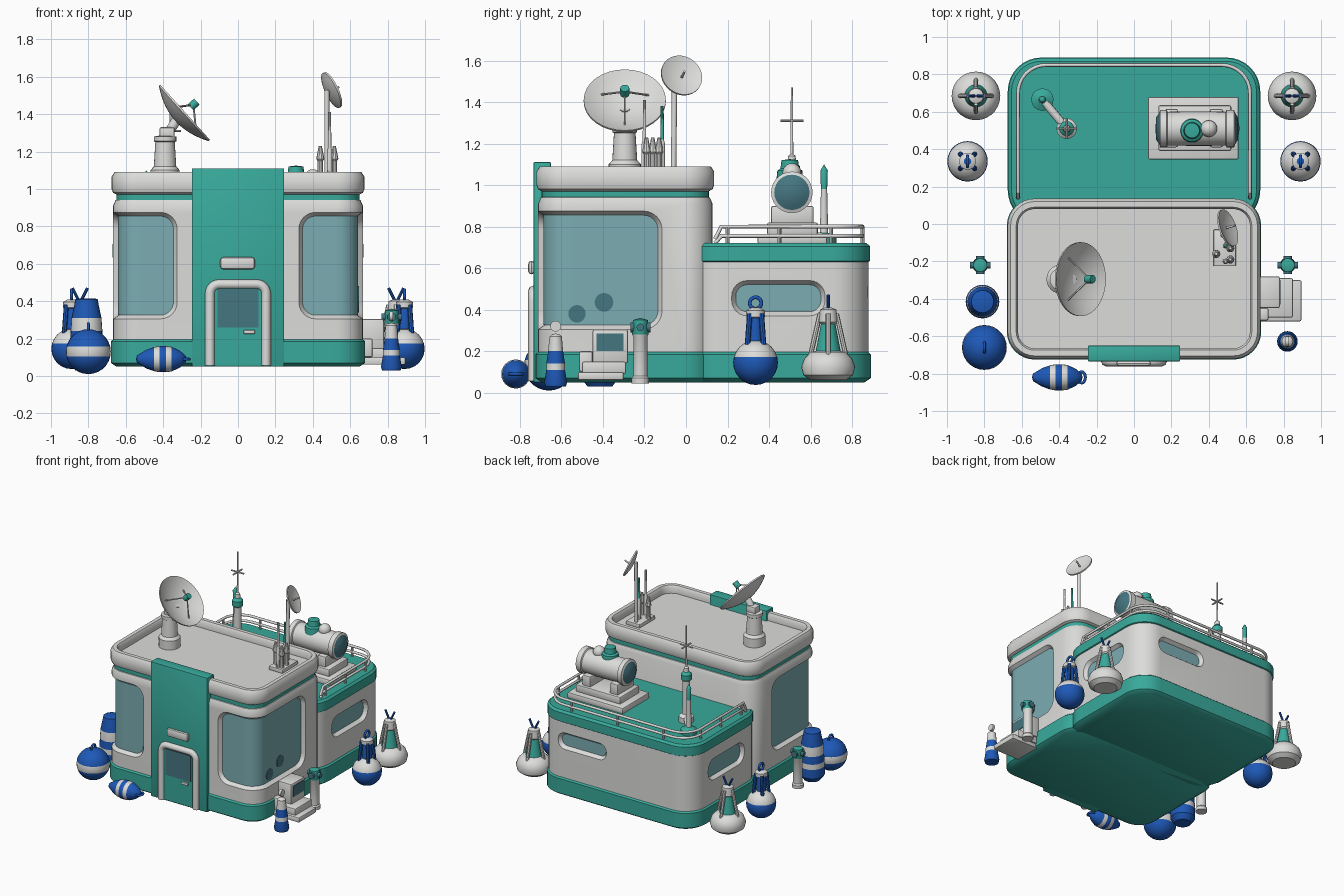
import bpy, bmesh, math
from mathutils import Vector

if "Cube" in bpy.data.objects:
    bpy.data.objects.remove(bpy.data.objects["Cube"])

COL = {'white': (.72, .72, .71), 'teal': (.04, .40, .33), 'blue': (.013, .10, .48),
       'glass': (.20, .42, .45), 'dark_glass': (.06, .18, .22)}
MAT = {}
for k, c in COL.items():
    MAT[k] = bpy.data.materials.new(k)
    MAT[k].diffuse_color = (*c, 1)


def shade(me, angle=35):
    me.polygons.foreach_set('use_smooth', [True] * len(me.polygons))
    me.set_sharp_from_angle(angle=math.radians(angle))


def finish(name, bm, mats):
    bmesh.ops.remove_doubles(bm, verts=bm.verts[:], dist=1e-5)
    bmesh.ops.recalc_face_normals(bm, faces=bm.faces[:])
    me = bpy.data.meshes.new(name)
    bm.to_mesh(me)
    bm.free()
    for m in mats:
        me.materials.append(MAT[m])
    shade(me)
    ob = bpy.data.objects.new(name, me)
    bpy.context.collection.objects.link(ob)
    return ob


def outline(x0, x1, y0, y1, r, n=8):
    pts = []
    for i, (cx, cy) in enumerate([(x1 - r, y1 - r), (x0 + r, y1 - r), (x0 + r, y0 + r), (x1 - r, y0 + r)]):
        for j in range(n + 1):
            a = math.pi / 2 * (i + j / n)
            pts.append((cx + r * math.cos(a), cy + r * math.sin(a)))
    return pts


def loft(name, rect, rings, mat):
    """Rounded-rectangle block built from (height, inset) rings."""
    bm = bmesh.new()
    x0, x1, y0, y1, r = rect
    loops = [[bm.verts.new((x, y, z)) for x, y in outline(x0 + d, x1 - d, y0 + d, y1 - d, r - d)] for z, d in rings]
    n = len(loops[0])
    for a, b in zip(loops, loops[1:]):
        for i in range(n):
            bm.faces.new((a[i], a[(i + 1) % n], b[(i + 1) % n], b[i]))
    bm.faces.new(loops[0])
    bm.faces.new(loops[-1])
    return finish(name, bm, [mat])


def lathe(name, prof, loc, axis=(0, 0, 1), n=24):
    """Spin (radius, height, colour of the next segment) around an axis."""
    bm = bmesh.new()
    q = Vector((0, 0, 1)).rotation_difference(Vector(axis))
    mats = list(dict.fromkeys(p[2] for p in prof))
    rows = [[bm.verts.new(Vector(loc) + q @ Vector((r * math.cos(t), r * math.sin(t), z)))
             for t in [2 * math.pi * i / n for i in range(n)]] for r, z, _ in prof]
    for k in range(len(rows) - 1):
        for i in range(n):
            j = (i + 1) % n
            f = bm.faces.new((rows[k][i], rows[k][j], rows[k + 1][j], rows[k + 1][i]))
            f.material_index = mats.index(prof[k][2])
    return finish(name, bm, mats)


def rod(name, a, b, r, mat, r2=None, n=12):
    d = Vector(b) - Vector(a)
    r2 = r if r2 is None else r2
    return lathe(name, [(0, 0, mat), (r, 0, mat), (r2, d.length, mat), (0, d.length, mat)], a, d, n)


def ball(name, r, loc, mat, n=16):
    return lathe(name, [(r * math.sin(math.pi * i / 10), -r * math.cos(math.pi * i / 10), mat) for i in range(11)], loc, n=n)


def pipe(name, pts, r, mat, cyclic=False):
    cu = bpy.data.curves.new(name, 'CURVE')
    cu.dimensions, cu.bevel_depth, cu.bevel_resolution, cu.use_fill_caps = '3D', r, 2, True
    sp = cu.splines.new('POLY')
    sp.points.add(len(pts) - 1)
    for p, c in zip(sp.points, pts):
        p.co = (*c, 1)
    sp.use_cyclic_u = cyclic
    tmp = bpy.data.objects.new('tmp', cu)
    bpy.context.collection.objects.link(tmp)
    me = bpy.data.meshes.new_from_object(tmp.evaluated_get(bpy.context.evaluated_depsgraph_get()))
    bpy.data.objects.remove(tmp)
    me.materials.clear()
    me.materials.append(MAT[mat])
    shade(me, 50)
    ob = bpy.data.objects.new(name, me)
    bpy.context.collection.objects.link(ob)


def box(name, lo, hi, mat, bev=0.0):
    bm = bmesh.new()
    bmesh.ops.create_cube(bm, size=1)
    for v in bm.verts:
        v.co = [l + (h - l) * (c + .5) for l, h, c in zip(lo, hi, v.co)]
    if bev:
        bmesh.ops.bevel(bm, geom=bm.edges[:], offset=bev, segments=2, profile=.5, affect='EDGES')
    return finish(name, bm, [mat])


def pane(name, path, length, z0, z1, r, d0, d1, grow, mat):
    """Rounded window shape that follows path(u, depth); grow widens the outer side."""
    bm = bmesh.new()
    cs = [1 - math.cos(math.pi / 2 * i / 6) for i in range(7)]
    cols = []
    for side in [0, 1, 2]:
        for i in range(7 if side != 1 else 23):
            cols.append((side, i))
    def at(side, i, g):
        L, rr = length + 2 * g, r + g
        e = cs[i] * rr if side == 0 else (rr + (L - 2 * rr) * (i + 1) / 24 if side == 1 else L - cs[6 - i] * rr)
        x = max(0, rr - min(e, L - e))
        cut = rr - math.sqrt(max(0, rr * rr - x * x))
        return e - g, z0 - g + cut, z1 + g - cut
    prev = None
    for side, i in cols:
        u, a, b = at(side, i, 0)
        U, A, B = at(side, i, grow)
        cur = [bm.verts.new((*path(*p), z)) for p, z in [((u, d0), a), ((u, d0), b), ((U, d1), B), ((U, d1), A)]]
        if prev:
            for k in range(4):
                bm.faces.new((prev[k], prev[(k + 1) % 4], cur[(k + 1) % 4], cur[k]))
        else:
            bm.faces.new(cur)
        prev = cur
    bm.faces.new(prev)
    return finish(name, bm, [mat])


def window(wall, name, path, length, z0, z1, r):
    cut = pane('cutter', path, length, z0, z1, r, -.03, .015, .03, 'white')
    md = wall.modifiers.new('cut', 'BOOLEAN')
    md.operation, md.solver, md.object = 'DIFFERENCE', 'EXACT', cut
    me = bpy.data.meshes.new_from_object(wall.evaluated_get(bpy.context.evaluated_depsgraph_get()))
    wall.modifiers.clear()
    wall.data = me
    shade(me)
    bpy.data.objects.remove(cut)
    pane(name, path, length, z0, z1, r, -.034, -.026, 0, 'glass')


# Front tower and lower rear block
F, R = (-.68, .68, -.725, .14, .15), (-.675, .675, 0, .89, .18)
loft('front_base', F, [(.05, .03), (.07, 0), (.185, 0), (.195, .012)], 'teal')
front = loft('front_wall', F, [(.18, .012), (.91, .012), (.94, .025), (.95, .05)], 'white')
loft('roof_stripe', F, [(.94, .03), (.985, .03)], 'teal')
loft('roof_rim', F, [(.97, .03), (.98, .012), (1.0, .004), (1.065, .004), (1.09, .02), (1.09, .05), (1.075, .06), (1.03, .06)], 'white')
loft('rear_base', R, [(.05, .03), (.07, 0), (.185, 0), (.195, .012)], 'teal')
rear = loft('rear_wall', R, [(.18, .012), (.635, .012)], 'white')
loft('rear_deck', R, [(.63, .012), (.635, .004), (.705, .004), (.72, .02)], 'teal')

# Windows: wraparound corners in front, slots on the rear block
hx, fy, rr, x0 = .668, -.713, .138, .345
L1, arc = hx - rr - x0, rr * math.pi / 2
for s, side in [(-1, 'left'), (1, 'right')]:
    def corner(u, d, s=s):
        if u < L1:
            return s * (x0 + u), fy - d
        if u < L1 + arc:
            t = (u - L1) / rr
            return s * (hx - rr + (rr + d) * math.sin(t)), fy + rr - (rr + d) * math.cos(t)
        return s * (hx + d), fy + rr + u - L1 - arc
    window(front, side + '_corner_window', corner, L1 + arc + .44, .325, .855, .07)
    window(rear, side + '_rear_window', lambda u, d, s=s: (s * (.663 + d), .24 + u), .41, .39, .52, .055)
window(rear, 'back_window', lambda u, d: (.1 + u, .878 + d), .38, .44, .53, .04)
for y, z, r in [(-.525, .38, .042), (-.395, .435, .045)]:
    lathe('window_spot', [(0, 0, 'dark_glass'), (r, 0, 'dark_glass'), (r, .006, 'dark_glass'), (0, .006, 'dark_glass')], (.64, y, z), (1, 0, 0))

# Entrance
box('front_panel', (-.247, -.735, .05), (.247, -.65, 1.11), 'teal', .006)
arch = [(-.15, -.735, .055)] + [(sx * (.1 + .05 * math.cos(a)), -.735, .44 + .05 * math.sin(a))
        for sx, seq in [(-1, range(7)), (1, range(6, -1, -1))] for a in [i * math.pi / 12 for i in seq]] + [(.15, -.735, .055)]
pipe('door_frame', arch, .026, 'white')
box('door', (-.13, -.742, .06), (.13, -.73, .47), 'teal')
box('door_window', (-.11, -.748, .26), (.11, -.741, .465), 'dark_glass')
box('door_handle', (.03, -.757, .225), (.09, -.74, .245), 'white', .004)
box('door_lamp', (-.095, -.76, .57), (.09, -.73, .635), 'white', .015)


def dish(name, R0, depth, loc, axis):
    rs = [R0 * i / 8 for i in range(9)]
    z = lambda r: -depth * (1 - (r / R0) ** 2)
    lathe(name, [(r, z(r) - .01, 'white') for r in rs] + [(r, z(r), 'white') for r in rs[::-1]], loc, axis, 32)


# Large dish
n, c = Vector((.742, 0, .669)), Vector((-.283, -.295, 1.41))
dish('large_dish', .198, .06, c, n)
lathe('dish_pedestal', [(.078, 1.03, 'white'), (.078, 1.1, 'white'), (.06, 1.12, 'white'), (.052, 1.25, 'white'), (.06, 1.255, 'white'),
                        (.06, 1.28, 'white'), (0, 1.29, 'white')], (-.39, -.295, 0))
rod('dish_mount', (-.39, -.295, 1.27), c - n * .06, .026, 'white')
box('dish_bracket', (-.42, -.33, 1.27), (-.34, -.26, 1.33), 'white', .01)
feed = c + n * .06
rod('dish_feed', feed - n * .02, feed + n * .025, .022, 'teal')
side = Vector((0, 1, 0))
for a in (.5, 2.6, 4.71):
    rod('feed_strut', c + (side * math.cos(a) + n.cross(side) * math.sin(a)) * .13 - n * .035, feed, .005, 'white', n=6)

# Small dish and aerials
box('aerial_plate', (.425, -.225, 1.03), (.545, -.03, 1.06), 'white', .005)
m = Vector((.85, .3, .4)).normalized()
dish('small_dish', .103, .02, (.505, -.02, 1.53), m)
rod('small_dish_pole', (.475, -.06, 1.04), (.475, -.055, 1.53), .013, 'white')
rod('small_dish_feed', Vector((.495, -.02, 1.52)), Vector((.505, -.02, 1.53)) + m * .04, .006, 'white')
for x, y, z, col in [(.49, -.2, 1.41, 'white'), (.49, -.115, 1.38, 'teal')]:
    lathe('tall_aerial', [(.016, 1.05, 'white'), (.014, 1.2, 'white'), (.009, 1.22, col), (.008, z, col), (0, z, col)], (x, y, 0), n=10)
for x, y in [(.44, -.16), (.515, -.13), (.515, -.19)]:
    lathe('short_aerial', [(.02, 1.05, 'white'), (.014, 1.08, 'white'), (.014, 1.15, 'white'), (.022, 1.16, 'white'), (.008, 1.23, 'white'), (0, 1.23, 'white')], (x, y, 0), n=10)

# Deck railing
o = outline(-.62, .62, 0, .85, .15)[:18]
for z, end in [(.8, .74), (.755, .72)]:
    pipe('deck_rail', [(.62, .14, end), (.62, .17, z)] + [(x, y, z) for x, y in o] + [(-.62, .17, z), (-.62, .14, end)], .01, 'white')
for x, y in [(sx * .62, y) for sx in (-1, 1) for y in (.2, .45, .7)] + [(-.4, .85), (0, .85), (.4, .85)]:
    rod('rail_post', (x, y, .71), (x, y, .8), .009, 'white', n=8)

# Storage tank on its stand
box('tank_plate', (.075, .345, .715), (.56, .68, .765), 'white', .01)
box('tank_stand', (.13, .39, .76), (.52, .635, .82), 'white', .01)
for x in (.2, .44):
    box('tank_saddle', (x - .035, .41, .81), (x + .035, .615, .9), 'white', .01)
lathe('tank', [(0, .115, 'dark_glass'), (.06, .118, 'dark_glass'), (.082, .135, 'white'), (.1, .14, 'white'), (.1, .175, 'white'), (.09, .18, 'white'),
               (.092, .3, 'white'), (.092, .4, 'white'), (.09, .49, 'white'), (.1, .495, 'white'), (.1, .535, 'white'), (.085, .54, 'dark_glass'),
               (.06, .555, 'dark_glass'), (0, .565, 'dark_glass')], (0, .51, .965), (1, 0, 0), 28)
lathe('tank_valve', [(.065, 1.02, 'teal'), (.06, 1.07, 'teal'), (.045, 1.08, 'teal'), (.04, 1.12, 'teal'), (0, 1.125, 'teal')], (.31, .5, 0))
ball('tank_cap', .045, (.4, .51, 1.06), 'white')

# Deck masts
lathe('tall_mast', [(.055, .715, 'white'), (.055, .76, 'white'), (.03, .78, 'white'), (.028, 1.04, 'white'), (.04, 1.05, 'teal'), (.04, 1.09, 'teal'),
                    (.02, 1.11, 'white'), (.018, 1.14, 'white'), (.007, 1.15, 'white'), (.005, 1.47, 'white'), (0, 1.47, 'white')], (-.36, .51, 0), n=16)
for d in [(.055, 0, 0), (0, .055, 0)]:
    p = Vector((-.36, .51, 1.31))
    rod('mast_cross_arm', p - Vector(d), p + Vector(d), .006, 'white', n=8)
lathe('short_mast', [(.06, .715, 'teal'), (.06, .75, 'teal'), (.02, .77, 'white'), (.015, .98, 'teal'), (.018, 1.07, 'teal'), (0, 1.1, 'teal')], (-.49, .665, 0), n=16)
rod('mast_link', (-.49, .665, .75), (-.36, .51, .75), .022, 'white')

# Buoys and bollards repeated on both sides
W, B, T, D = 'white', 'blue', 'teal', 'dark_glass'
for s in (-1, 1):
    x, y = s * .845, .685
    lathe('lantern_buoy', [(0, .06, W), (.085, .06, W), (.12, .085, W), (.13, .125, W), (.115, .165, W), (.085, .195, W), (.06, .2, T),
                           (.035, .33, W), (.045, .34, W), (.04, .4, W), (.015, .41, W), (0, .41, W)], (x, y, 0), n=28)
    for i in range(4):
        dx, dy = math.cos(i * math.pi / 2), math.sin(i * math.pi / 2)
        rod('lantern_leg', (x + .085 * dx, y + .085 * dy, .18), (x + .04 * dx, y + .04 * dy, .38), .012, 'white', n=8)
    for e in (-1, 1):
        rod('lantern_prong', (x, y, .39), (x + e * .04, y, .47), .008, 'blue', n=8)
    x, y = s * .89, .335
    prof = [(.108 * math.sin(t), .145 - .108 * math.cos(t), B if i < 7 else W) for i, t in enumerate([math.pi * k / 12 for k in range(12)])]
    lathe('ring_buoy', prof + [(.035, .25, B), (.03, .36, W), (.045, .365, W), (.045, .395, W), (.02, .41, B), (0, .41, B)], (x, y, 0), n=28)
    for i in range(4):
        dx, dy = math.cos(i * math.pi / 2 + .785), math.sin(i * math.pi / 2 + .785)
        rod('ring_buoy_leg', (x + .055 * dx, y + .055 * dy, .23), (x + .04 * dx, y + .04 * dy, .38), .013, 'blue', n=8)
    pipe('buoy_ring', [(x, y + .028 * math.cos(k * math.pi / 8), .432 + .028 * math.sin(k * math.pi / 8)) for k in range(16)], .009, 'blue', True)
    x, y = s * .822, -.22
    lathe('bollard', [(0, .045, W), (.042, .045, W), (.042, .07, W), (.034, .08, W), (.034, .27, W), (.04, .28, T), (.036, .35, T), (0, .36, T)], (x, y, 0))
    rod('bollard_bar', (x - .055, y, .315), (x + .055, y, .315), .018, 'dark_glass')
    rod('bollard_bar', (x, y - .048, .315), (x, y + .048, .315), .024, 'dark_glass')

# Single floats
prof = [(.12 * math.sin(t), .13 - .12 * math.cos(t), W if i in (6, 7) else B) for i, t in enumerate([math.pi * k / 14 for k in range(15)])]
lathe('ball_float', prof, (-.8, -.66, 0), n=28)
pipe('ball_float_ring', [(-.8, -.66 + .025 * math.cos(k * math.pi / 8), .255 + .025 * math.sin(k * math.pi / 8)) for k in range(16)], .008, 'blue', True)
lathe('cone_float', [(0, .03, B), (.06, .03, B), (.09, .07, B), (.09, .14, W), (.088, .18, B), (.085, .24, W), (.08, .31, B), (.065, .38, B),
                     (.06, .41, B), (.045, .415, B), (0, .415, B)], (-.81, -.415, 0))
lathe('spindle_float', [(0, -.145, B), (.02, -.14, B), (.05, -.09, B), (.064, -.05, W), (.07, -.02, B), (.07, .015, W), (.066, .045, B), (.045, .09, B),
                        (.018, .12, B), (0, .125, B)], (-.4, -.82, .09), (1, 0, 0))
pipe('spindle_ring', [(-.28 + .02 * math.cos(k * math.pi / 8), -.82 + .03 * math.sin(k * math.pi / 8), .09) for k in range(16)], .008, 'blue', True)
lathe('small_buoy', [(0, .03, B), (.05, .03, B), (.055, .05, B), (.045, .11, W), (.045, .14, B), (.036, .2, W), (.03, .27, W), (.02, .28, W), (0, .285, W)], (.82, -.628, 0))
lathe('small_buoy_paddle', [(0, -.01, W), (.026, -.01, W), (.026, .01, W), (0, .01, W)], (.82, -.628, .32), (1, 0, 0))

# Side steps with cabinet
box('lower_step', (.66, -.52, .06), (.895, -.3, .1), 'white', .008)
box('middle_step', (.66, -.5, .09), (.85, -.29, .15), 'white', .008)
box('step_cabinet', (.66, -.45, .14), (.78, -.28, .305), 'white', .01)
box('cabinet_panel', (.775, -.43, .2), (.784, -.3, .285), 'dark_glass')
box('step_side', (.66, -.515, .1), (.72, -.45, .2), 'white', .01)

for m in bpy.data.materials:
    if m.users and not m.is_grease_pencil:
        m.use_nodes = True
        m.node_tree.nodes["Principled BSDF"].inputs["Base Color"].default_value = m.diffuse_color
